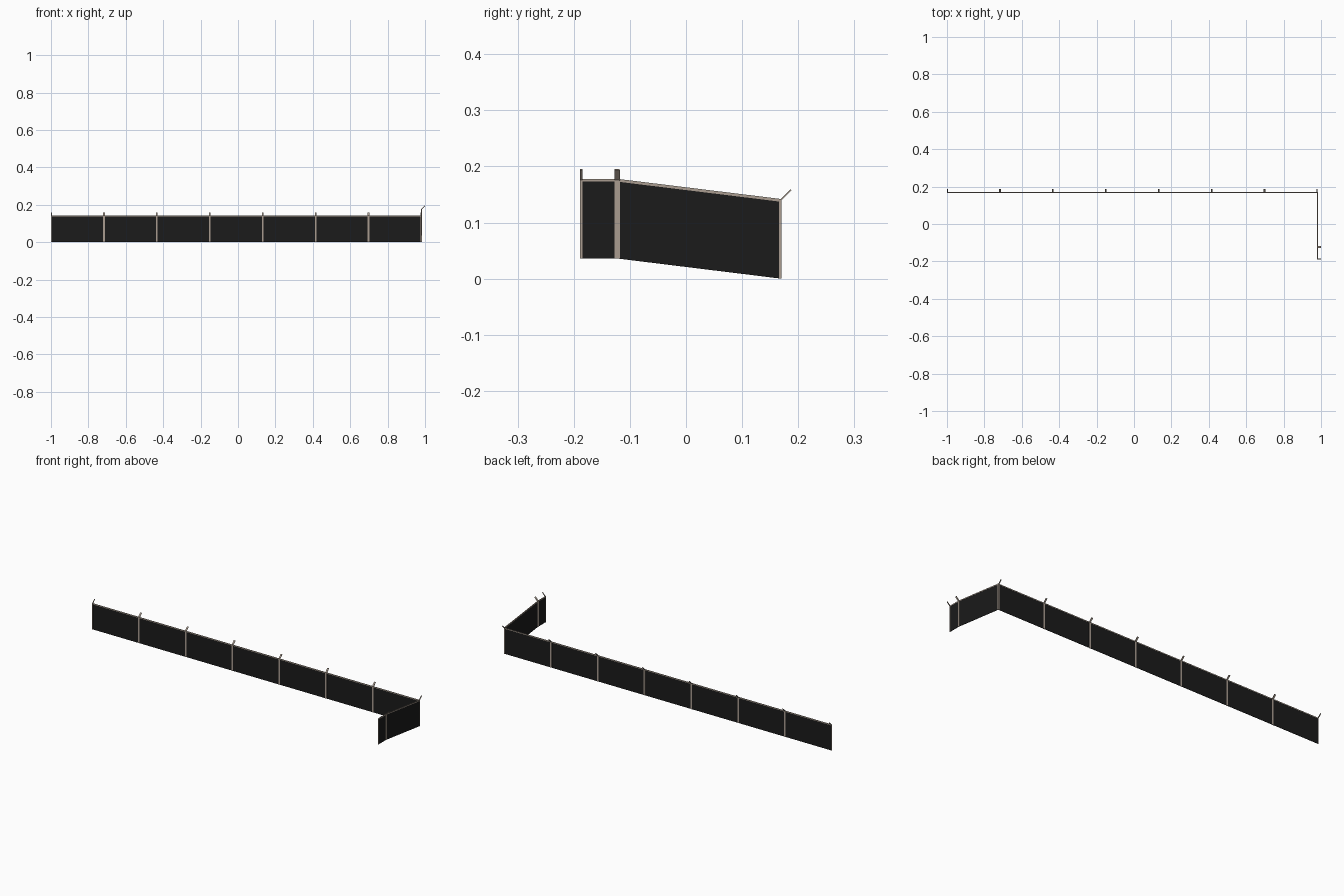
import bpy, bmesh
from mathutils import Vector

if "Cube" in bpy.data.objects:
    bpy.data.objects.remove(bpy.data.objects["Cube"])


def material(name, rgb):
    m = bpy.data.materials.new(name)
    m.diffuse_color = (*rgb, 1)
    m.use_nodes = True
    m.node_tree.nodes["Principled BSDF"].inputs["Base Color"].default_value = m.diffuse_color
    return m


BLACK = material("black sheet", (0.0105, 0.0105, 0.0105))
BEIGE = material("beige frame", (0.40, 0.335, 0.28))

H = 0.142      # fence height
W = 0.0046     # half post width, two meet at each joint
T = 0.0034     # frame thickness
RAIL = 0.0050  # top rail height
UP = Vector((0, 0, 1))


def prism(name, a, b, side, rise, mat):
    """Box from a to b, with half-thickness vector side and height vector rise."""
    bm = bmesh.new()
    low = [bm.verts.new(p) for p in (a - side, b - side, b + side, a + side)]
    high = [bm.verts.new(v.co + rise) for v in low]
    bm.faces.new(low[::-1])
    bm.faces.new(high)
    for i in range(4):
        j = (i + 1) % 4
        bm.faces.new((low[i], low[j], high[j], high[i]))
    bmesh.ops.recalc_face_normals(bm, faces=bm.faces)
    me = bpy.data.meshes.new(name)
    me.materials.append(mat)
    bm.to_mesh(me)
    bm.free()
    ob = bpy.data.objects.new(name, me)
    bpy.context.collection.objects.link(ob)


def section(tag, a, b, out, arms):
    """One fence section from a to b; out points to the outer side."""
    a, b, out = Vector(a), Vector(b), Vector(out)
    step = (b - a) / Vector((b.x - a.x, b.y - a.y)).length * W
    half = out * T / 2
    # sheet, top rail and the two half posts
    prism("sheet_" + tag, a + step, b - step, half * 0.5, UP * (H - RAIL), BLACK)
    prism("top_rail_" + tag, a + step + UP * (H - RAIL), b - step + UP * (H - RAIL),
          half, UP * RAIL, BEIGE)
    for end, p, q in (("start", a, a + step), ("finish", b - step, b)):
        prism(f"post_{end}_{tag}", p, q, half, UP * H, BEIGE)
        # slanted arm on top of the post
        if end in arms:
            lift = UP * (H - 0.002)
            prism(f"arm_{end}_{tag}", p + lift, q + lift,
                  (out - UP).normalized() * 0.0013,
                  (out + UP) * 0.0185, BEIGE)


# long straight run along the back
X0, X1, Y = -1.0, 0.981, 0.1685
N = 7
for i in range(N):
    xa, xb = (X0 + (X1 - X0) * k / N for k in (i, i + 1))
    section(f"back_{i}", (xa, Y, 0), (xb, Y, 0), (0, 1, 0), ("start", "finish"))

# sloping section, then short level section on the right side
YJ, ZS = -0.1225, 0.036
section("slope", (X1, Y + T / 2, 0), (X1, YJ, ZS), (1, 0, 0), ("finish",))
section("level", (X1, YJ, ZS), (X1, -0.189, ZS), (1, 0, 0), ("start", "finish"))
